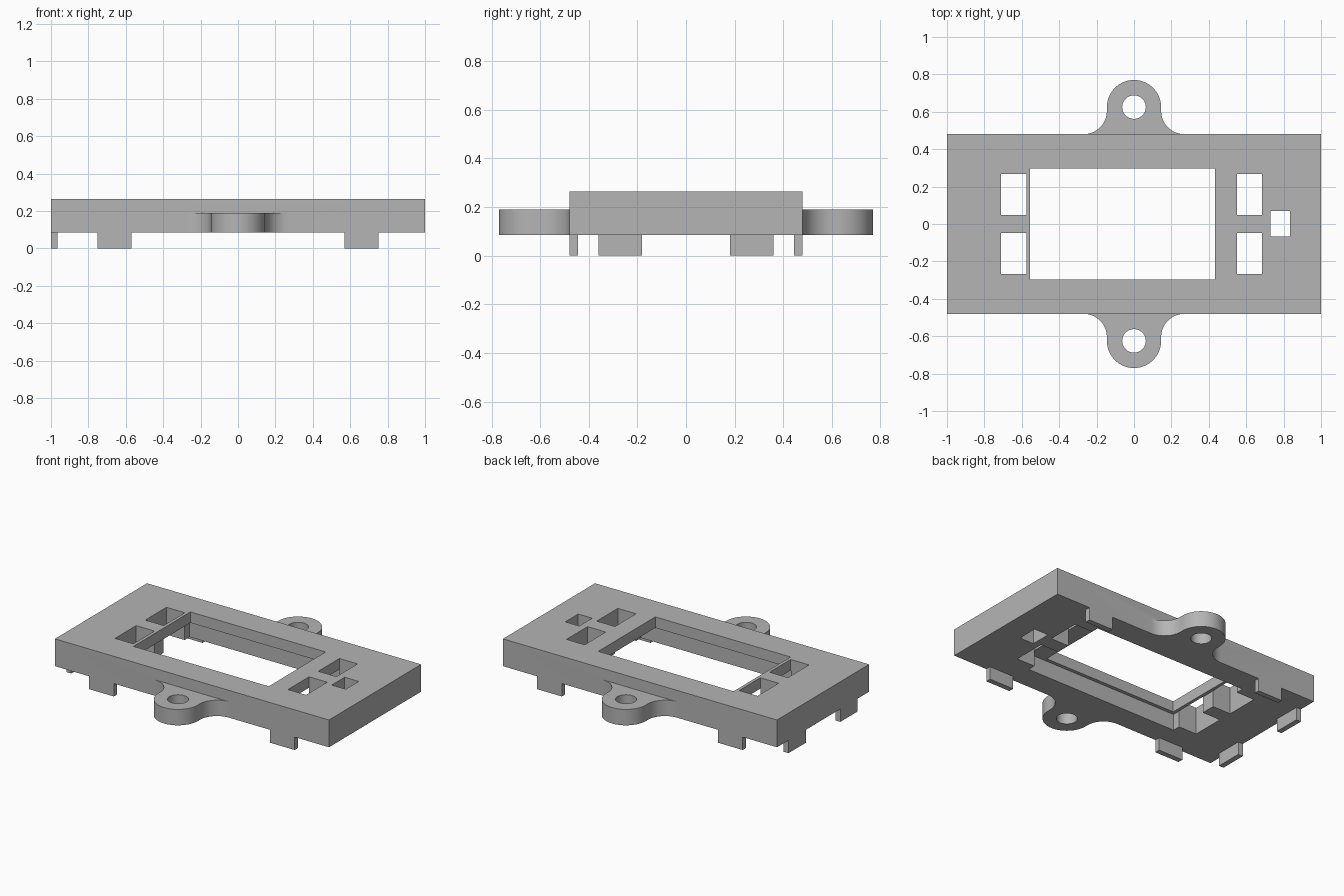
import bpy, bmesh
from math import sin, cos, pi, radians

old = bpy.data.objects.get("Cube")
if old:
    bpy.data.objects.remove(old, do_unlink=True)

BASE, TOP, EAR_TOP, LIP = 0.085, 0.265, 0.19, 0.193
HALF_Y = 0.48

grey = bpy.data.materials.new("light grey plastic")
grey.use_nodes = True
COLOUR = (0.46, 0.46, 0.46, 1)
grey.diffuse_color = COLOUR
grey.node_tree.nodes["Principled BSDF"].inputs["Base Color"].default_value = COLOUR


def prism(name, outline, z0, z1):
    """Extrude a counter-clockwise outline from z0 to z1."""
    bm = bmesh.new()
    bottom = bm.faces.new([bm.verts.new((x, y, z0)) for x, y in outline])
    new = bmesh.ops.extrude_face_region(bm, geom=[bottom])["geom"]
    moved = [v for v in new if isinstance(v, bmesh.types.BMVert)]
    bmesh.ops.translate(bm, verts=moved, vec=(0, 0, z1 - z0))
    bmesh.ops.recalc_face_normals(bm, faces=bm.faces)
    mesh = bpy.data.meshes.new(name)
    bm.to_mesh(mesh)
    bm.free()
    mesh.materials.append(grey)
    ob = bpy.data.objects.new(name, mesh)
    bpy.context.collection.objects.link(ob)
    return ob


def box(name, x0, x1, y0, y1, z0, z1):
    return prism(name, [(x0, y0), (x1, y0), (x1, y1), (x0, y1)], z0, z1)


def arc(cx, cy, r, a0, a1, n):
    angles = [radians(a0 + (a1 - a0) * i / n) for i in range(n + 1)]
    return [(cx + r * cos(a), cy + r * sin(a)) for a in angles]


def combine(target, tool, operation):
    """Apply a boolean and discard the tool."""
    mod = target.modifiers.new("boolean", 'BOOLEAN')
    mod.operation = operation
    mod.solver = 'EXACT'
    mod.object = tool
    bpy.context.view_layer.objects.active = target
    bpy.ops.object.modifier_apply(modifier=mod.name)
    bpy.data.objects.remove(tool, do_unlink=True)


# Main plate
frame = box("mounting_frame", -1, 1, -HALF_Y, HALF_Y, BASE, TOP)

# Screw ears with flared roots, front and back
EAR_Y, EAR_R, FLARE = 0.625, 0.145, 0.125
flare_x, flare_y = EAR_R + FLARE, HALF_Y + FLARE
for s in (-1, 1):
    outline = [(-flare_x, 0.44), (flare_x, 0.44)]
    outline += arc(flare_x, flare_y, FLARE, 270, 180, 12)
    outline += arc(0, EAR_Y, EAR_R, 0, 180, 32)
    outline += arc(-flare_x, flare_y, FLARE, 0, -90, 12)
    outline = [(x, s * y) for x, y in outline]
    combine(frame, prism("ear", outline, BASE, EAR_TOP), 'UNION')
    hole = arc(0, s * EAR_Y, 0.063, 0, 350, 35)
    combine(frame, prism("screw_hole", hole, 0, TOP), 'DIFFERENCE')

# Locating tabs along the long edges and the right end
for s in (-1, 1):
    y0, y1 = sorted((s * HALF_Y, s * 0.445))
    for x in (-0.66, 0.66):
        combine(frame, box("tab", x - 0.09, x + 0.09, y0, y1, 0, 0.1), 'UNION')
    y = s * 0.27
    combine(frame, box("end_tab", -1, -0.965, y - 0.09, y + 0.09, 0, 0.1), 'UNION')

# Window, the wider recess under its lip, and the small square opening
combine(frame, box("window", -0.555, 0.432, -0.297, 0.297, 0, 0.4), 'DIFFERENCE')
combine(frame, box("recess", -0.577, 0.553, -0.32, 0.32, 0, LIP), 'DIFFERENCE')
combine(frame, box("square_opening", 0.73, 0.833, -0.066, 0.069, 0, 0.4), 'DIFFERENCE')

# Paired slots on both sides of the window
for x0, x1 in ((-0.71, -0.576), (0.552, 0.685)):
    for s in (-1, 1):
        y = s * 0.158
        combine(frame, box("slot", x0, x1, y - 0.11, y + 0.11, 0, 0.4), 'DIFFERENCE')

# Smooth the round ears, keep every other edge crisp
bpy.ops.object.select_all(action='DESELECT')
frame.select_set(True)
bpy.context.view_layer.objects.active = frame
bpy.ops.object.shade_smooth_by_angle(angle=radians(30))
